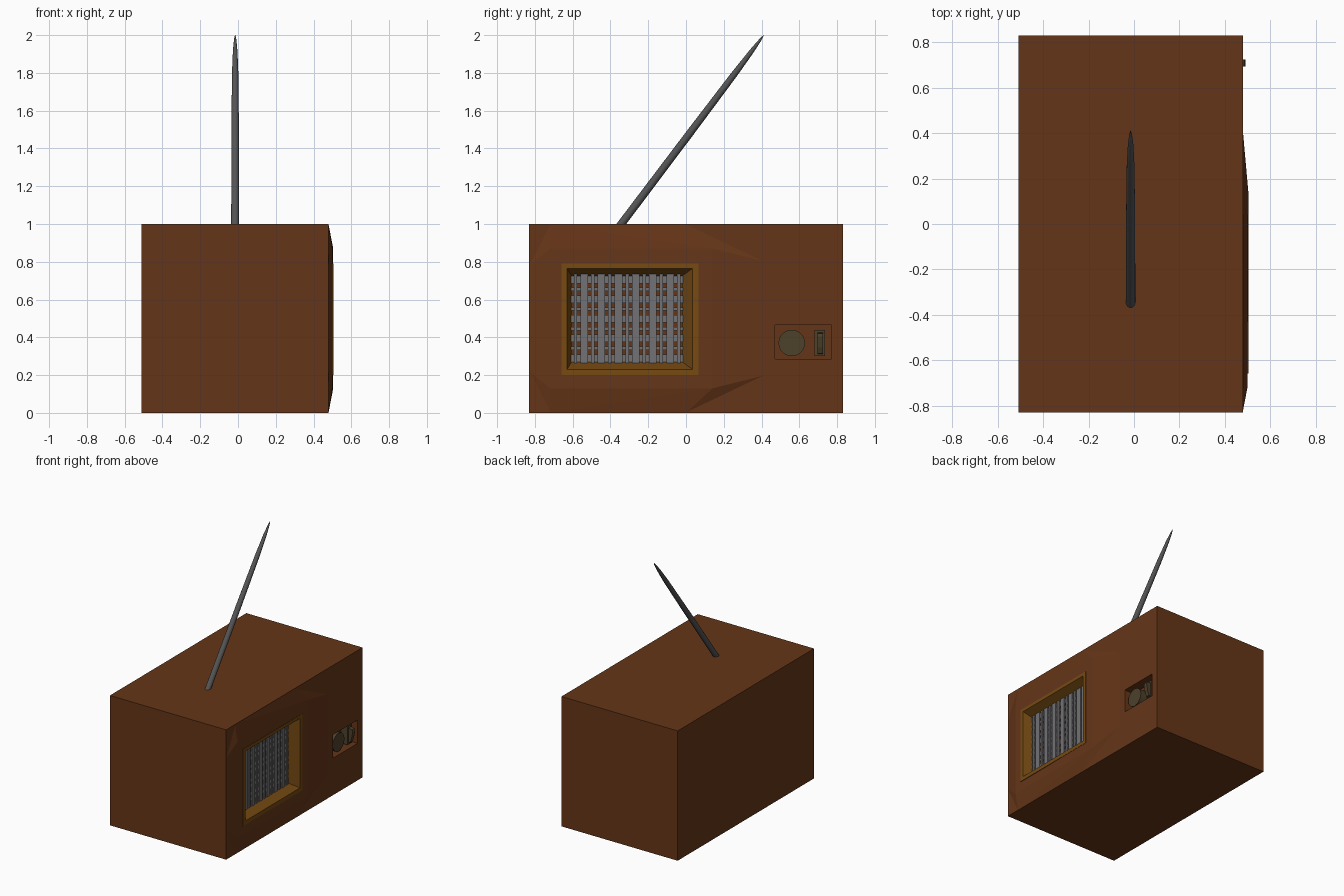
import bpy, bmesh, math
from mathutils import Vector

if "Cube" in bpy.data.objects:
    bpy.data.objects.remove(bpy.data.objects["Cube"])


def material(name, rgb):
    m = bpy.data.materials.new(name)
    m.diffuse_color = (*rgb, 1)
    m.use_nodes = True
    m.node_tree.nodes["Principled BSDF"].inputs["Base Color"].default_value = m.diffuse_color
    return m


BROWN = material("brown_wood", (0.13, 0.036, 0.009))
GOLD = material("gold_trim", (0.18, 0.068, 0.006))
DARK = material("dark_metal", (0.09, 0.09, 0.09))
MESH = material("grille_metal", (0.17, 0.17, 0.18))
KNOB = material("knob_olive", (0.075, 0.052, 0.024))


def finish(name, bm, mat):
    bmesh.ops.recalc_face_normals(bm, faces=bm.faces)
    me = bpy.data.meshes.new(name)
    bm.to_mesh(me)
    bm.free()
    ob = bpy.data.objects.new(name, me)
    bpy.context.collection.objects.link(ob)
    if mat:
        me.materials.append(mat)
    return ob


def add_box(bm, x, y, z):
    vs = bmesh.ops.create_cube(bm, size=1)["verts"]
    for v in vs:
        v.co = Vector([(r[0] + r[1]) / 2 + c * (r[1] - r[0]) for r, c in zip((x, y, z), v.co)])


def box(name, x, y, z, mat):
    bm = bmesh.new()
    add_box(bm, x, y, z)
    return finish(name, bm, mat)


def loft(name, loops, mat, closed=False):
    """Bridge matching vertex loops; cap the ends unless closed into a ring."""
    bm = bmesh.new()
    rows = [[bm.verts.new(p) for p in lp] for lp in loops]
    n = len(rows[0])
    pairs = list(zip(rows, rows[1:])) + ([(rows[-1], rows[0])] if closed else [])
    for a, b in pairs:
        for i in range(n):
            bm.faces.new((a[i], a[(i + 1) % n], b[(i + 1) % n], b[i]))
    if not closed:
        bm.faces.new(rows[0])
        bm.faces.new(rows[-1])
    return finish(name, bm, mat)


def cut(ob, cutter):
    m = ob.modifiers.new("cut", "BOOLEAN")
    m.operation, m.object, m.solver = "DIFFERENCE", cutter, "EXACT"
    bpy.context.view_layer.objects.active = ob
    bpy.ops.object.modifier_apply(modifier=m.name)


# Cabinet and its shallow raised speaker panel
cabinet = box("cabinet", (-0.51, 0.48), (-0.83, 0.83), (0, 1), BROWN)
bm = bmesh.new()
for y, z in [(-0.83, 0.22), (-0.83, 0.78), (-0.72, 1), (0, 1), (0.42, 0.8), (0.42, 0.2), (0, 0), (-0.72, 0)]:
    bm.verts.new((0.479, y, z))
for x, y in [(0.5, -0.72), (0.504, 0.14)]:
    for z in (0.13, 0.87):
        bm.verts.new((x, y, z))
bmesh.ops.convex_hull(bm, input=bm.verts[:])
panel = finish("raised_panel", bm, BROWN)

# Speaker and control recesses
speaker_cut = box("speaker_cutter", (0.39, 0.7), (-0.645, 0.05), (0.215, 0.775), None)
control_cut = box("control_cutter", (0.40, 0.7), (0.47, 0.77), (0.285, 0.465), None)
cut(cabinet, speaker_cut)
cut(panel, speaker_cut)
cut(cabinet, control_cut)
for c in (speaker_cut, control_cut):
    bpy.data.objects.remove(c)


# Speaker surround with splayed inner sides
def rect(x, y0, y1, z0, z1):
    return [(x, y0, z0), (x, y1, z0), (x, y1, z1), (x, y0, z1)]


loft("speaker_frame", [
    rect(0.42, -0.66, 0.065, 0.2, 0.79),
    rect(0.505, -0.66, 0.065, 0.2, 0.79),
    rect(0.505, -0.63, 0.035, 0.23, 0.765),
    rect(0.43, -0.605, -0.02, 0.27, 0.725)], GOLD, closed=True)

# Woven grille: alternating wide and narrow bars in two layers
bm = bmesh.new()
for i in range(13):
    y, w = -0.585 + i * 0.0455, (0.02 if i % 2 else 0.009)
    add_box(bm, (0.435, 0.447), (y - w, y + w), (0.265, 0.735))
for i in range(9):
    z, w = 0.29 + i * 0.052, (0.009 if i % 2 else 0.02)
    add_box(bm, (0.425, 0.439), (-0.61, -0.015), (z - w, z + w))
finish("speaker_grille", bm, MESH)


def tube(name, origin, axis, profile, sides, mat):
    """Solid of revolution from (distance, radius) pairs along an axis."""
    q = Vector(axis).to_track_quat("Z", "Y")
    return loft(name, [[Vector(origin) + q @ Vector((
        r * math.cos(2 * math.pi * i / sides), r * math.sin(2 * math.pi * i / sides), d))
        for i in range(sides)] for d, r in profile], mat)


# Tuning knob and rocker switch
knob = tube("tuning_knob", (0.40, 0.56, 0.37), (1, 0, 0), [(0, 0.07), (0.065, 0.07)], 32, KNOB)
box("switch_housing", (0.40, 0.455), (0.68, 0.735), (0.30, 0.44), KNOB)
profile = [(0.45, 0.31), (0.468, 0.315), (0.48, 0.345), (0.491, 0.405), (0.485, 0.42), (0.45, 0.425)]
loft("switch_rocker", [[(x, y, z) for x, z in profile] for y in (0.695, 0.725)], KNOB)

# Leaning telescopic aerial, tapering to a point
start, tip = Vector((-0.015, -0.365, 0.97)), Vector((-0.015, 0.412, 2.0))
length = (tip - start).length
aerial = tube("aerial", start, tip - start,
              [(t * length, r) for t, r in [(0, 0.021), (0.5, 0.02), (0.8, 0.017), (0.92, 0.012), (0.98, 0.006), (1, 0.001)]],
              16, DARK)

for ob in (knob, aerial):
    bpy.ops.object.select_all(action="DESELECT")
    ob.select_set(True)
    bpy.context.view_layer.objects.active = ob
    bpy.ops.object.shade_smooth_by_angle(angle=math.radians(35))
